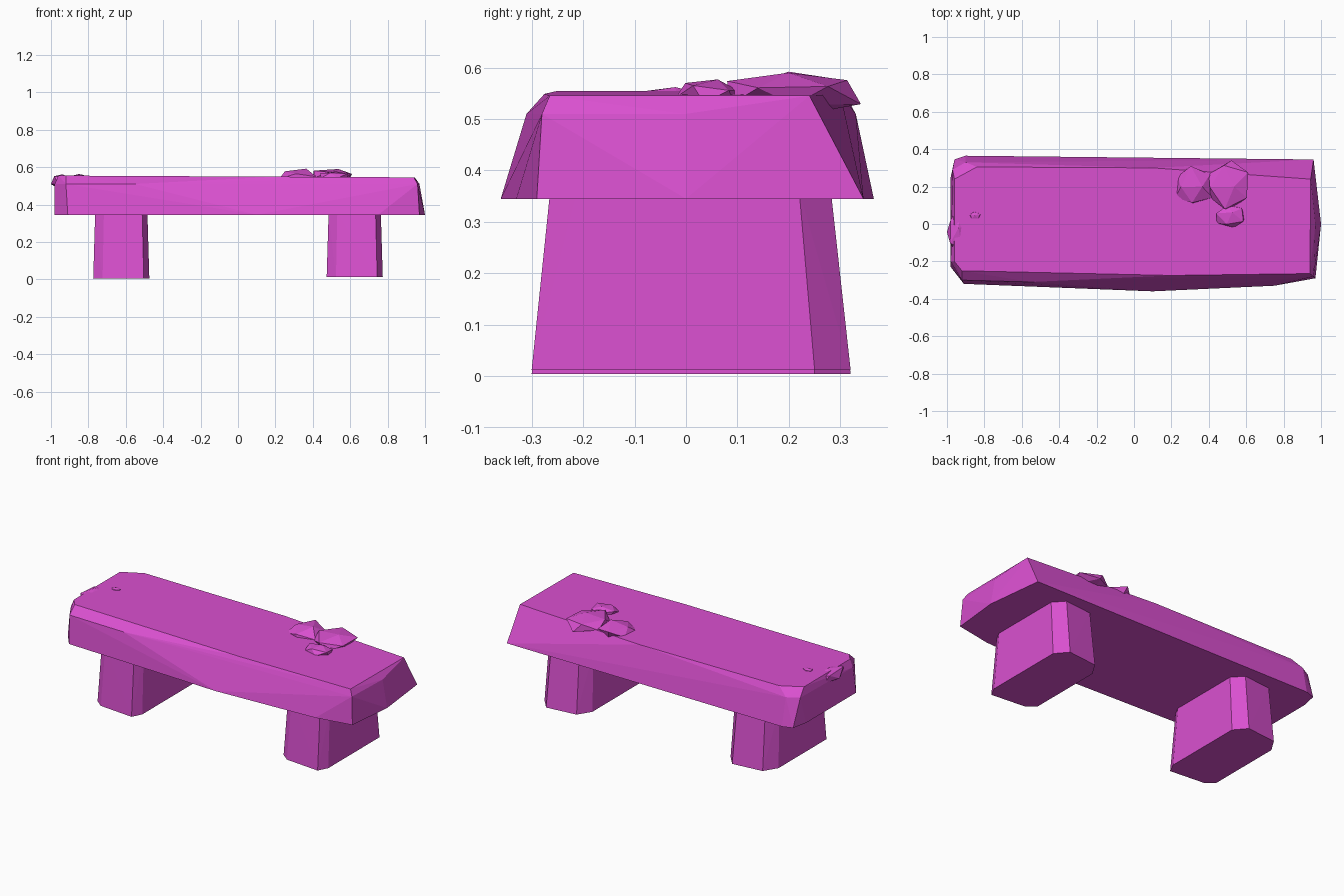
import bpy
import bmesh
import random
from mathutils import Vector, Euler

default_cube = bpy.data.objects.get("Cube")
if default_cube:
    bpy.data.objects.remove(default_cube, do_unlink=True)

# Single stone colour
stone = bpy.data.materials.new("magenta_stone")
stone.use_nodes = True
colour = (0.7, 0.08, 0.63, 1)
stone.diffuse_color = colour
shader = next(n for n in stone.node_tree.nodes if n.type == 'BSDF_PRINCIPLED')
shader.inputs["Base Color"].default_value = colour
shader.inputs["Roughness"].default_value = 0.9


def hewn_block(name, points):
    """Make a flat-faced convex block wrapped around the given points."""
    bm = bmesh.new()
    for point in points:
        bm.verts.new(point)
    hull = bmesh.ops.convex_hull(bm, input=bm.verts[:])
    loose = set(hull["geom_interior"]) | set(hull["geom_unused"])
    loose_verts = [v for v in loose if isinstance(v, bmesh.types.BMVert)]
    bmesh.ops.delete(bm, geom=loose_verts, context='VERTS')
    bmesh.ops.recalc_face_normals(bm, faces=bm.faces[:])
    mesh = bpy.data.meshes.new(name)
    bm.to_mesh(mesh)
    bm.free()
    mesh.materials.append(stone)
    block = bpy.data.objects.new(name, mesh)
    bpy.context.collection.objects.link(block)
    return block


def ring(outline, z):
    """Lift a flat outline to a height."""
    return [(x, y, z) for x, y in outline]


def pebble(name, low, high, seed, tilt=0.0):
    """Make a rough faceted stone that fills the box from low to high."""
    rng = random.Random(seed)
    bm = bmesh.new()
    bmesh.ops.create_icosphere(bm, subdivisions=1, radius=1)
    turn = Euler((tilt, tilt, rng.uniform(0, 3)))
    points = []
    for vert in bm.verts:
        point = vert.co * rng.uniform(0.8, 1.1)
        point.rotate(turn)
        points.append(point)
    bm.free()
    # Stretch the rough ball to the box on each axis
    fitted = [Vector() for _ in points]
    for axis in range(3):
        values = [p[axis] for p in points]
        smallest, span = min(values), max(values) - min(values)
        for target, value in zip(fitted, values):
            share = (value - smallest) / span
            target[axis] = low[axis] + share * (high[axis] - low[axis])
    return hewn_block(name, fitted)


# Seat slab: wide underside, worn shoulder and narrower top
underside = [(-.98, -.23), (-.91, -.32), (.1, -.36), (.75, -.33), (.97, -.29),
             (1, 0), (.96, .345), (-.9, .365), (-.96, .345), (-.98, .25)]
shoulder = [(-.98, -.2), (-.92, -.3), (-.55, -.31), (.96, -.28),
            (-.97, .29), (-.9, .33), (.97, 0)]
top = [(-.92, -.25), (.2, -.275), (.94, -.265), (.945, .24),
       (.1, .3), (-.84, .305), (-.96, .24), (-.96, -.2)]
slab_points = ring(underside, .345) + ring(shoulder, .51)
slab_points += [(x, y, .55 - .005 * x) for x, y in top]
hewn_block("seat_slab", slab_points)

# Legs: tapered blocks with chipped corners
foot = [(-.15, -.24), (-.1, -.28), (.12, -.3), (.15, -.24),
        (.15, .25), (.09, .32), (-.1, .3), (-.15, .22)]
for side, name in ((-1, "right_leg"), (1, "left_leg")):
    centre = side * .624
    base = [(centre + x, y, .008 + side * .004) for x, y in foot]
    head = [(centre + x * .93, y * .88, .36) for x, y in foot]
    hewn_block(name, base + head)

# Loose stones resting on the slab
pebble("cluster_stone_outer", (.22, .11, .5), (.42, .31, .592), 3, .3)
pebble("cluster_stone_back", (.4, .08, .505), (.61, .34, .59), 8, .2)
pebble("cluster_stone_front", (.44, -.02, .52), (.59, .1, .577), 5, .2)
pebble("edge_stone", (-1, -.14, .48), (-.89, .075, .562), 11, .1)
pebble("small_chip", (-.88, .025, .54), (-.82, .065, .563), 2)
